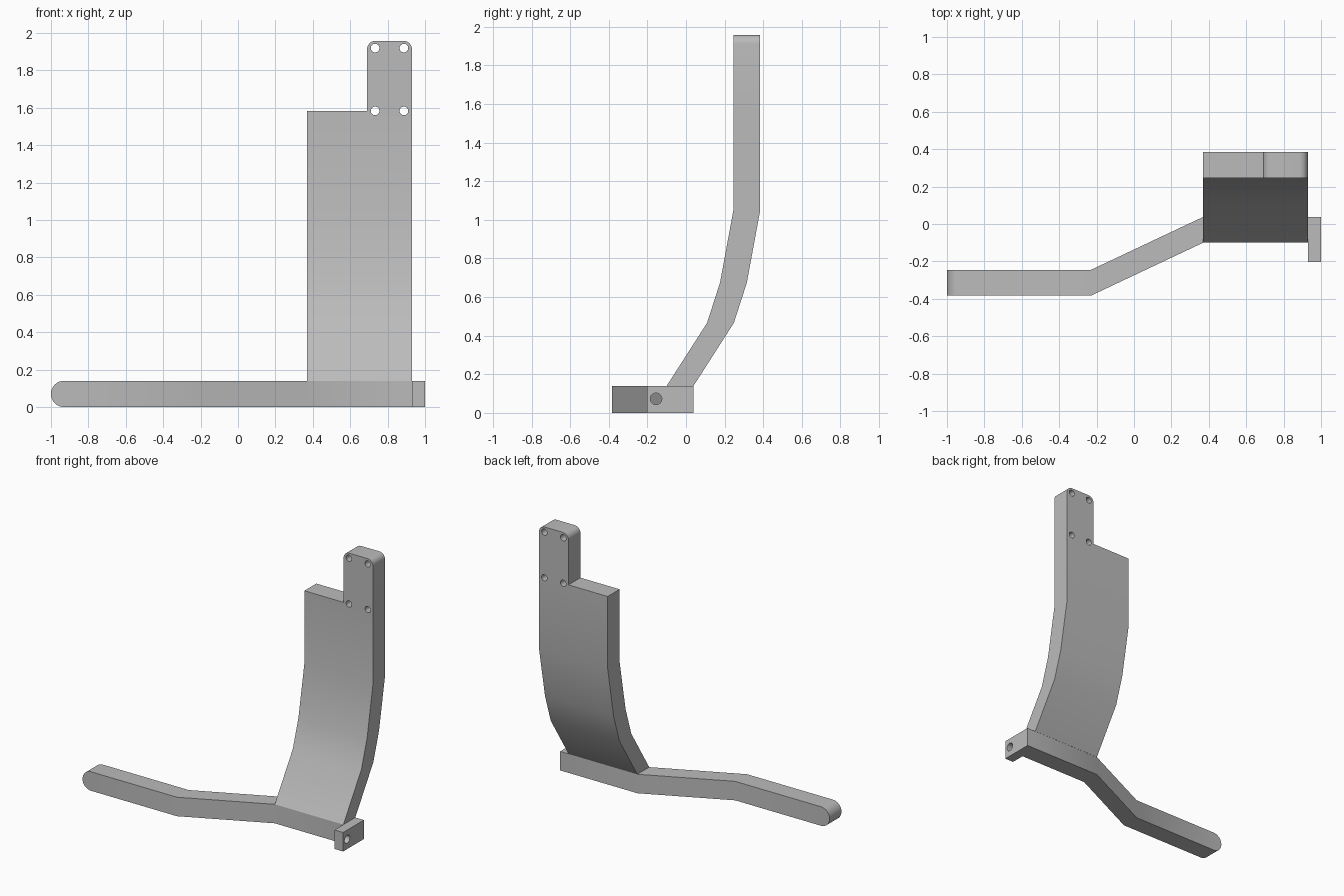
import bpy, bmesh, math
from mathutils import Vector

cube = bpy.data.objects.get("Cube")
if cube:
    bpy.data.objects.remove(cube, do_unlink=True)

grey = bpy.data.materials.new("plain grey")
grey.use_nodes = True
colour = (0.5, 0.5, 0.5, 1)
grey.diffuse_color = colour
grey.node_tree.nodes["Principled BSDF"].inputs["Base Color"].default_value = colour

H = 0.14                      # bar height
L, R = 0.37, 0.93             # side edges of the blade
FRONT, BACK = 0.245, 0.384    # upper blade faces
SHOULDER, TOP = 1.583, 1.958


def prism(name, outline, axis, lo, hi, round_edges=None, radius=0, segments=8):
    """Extrude a 2D outline along an axis; optionally round chosen edges."""
    def place(p, d):
        c = list(p)
        c.insert(axis, d)
        return Vector(c)
    bm = bmesh.new()
    face = bm.faces.new([bm.verts.new(place(p, lo)) for p in outline])
    ext = bmesh.ops.extrude_face_region(bm, geom=[face])
    moved = [g for g in ext["geom"] if isinstance(g, bmesh.types.BMVert)]
    shift = Vector((0, 0, 0))
    shift[axis] = hi - lo
    bmesh.ops.translate(bm, verts=moved, vec=shift)
    if round_edges:
        edges = [e for e in bm.edges if round_edges(e)]
        bmesh.ops.bevel(bm, geom=edges, offset=radius, segments=segments,
                        profile=0.5, affect='EDGES')
    bmesh.ops.recalc_face_normals(bm, faces=bm.faces)
    mesh = bpy.data.meshes.new(name)
    bm.to_mesh(mesh)
    bm.free()
    mesh.materials.append(grey)
    obj = bpy.data.objects.new(name, mesh)
    bpy.context.collection.objects.link(obj)
    return obj


def circle(u, v, r, n=24):
    return [(u + r * math.cos(2 * math.pi * i / n),
             v + r * math.sin(2 * math.pi * i / n)) for i in range(n)]


def drill(obj, centres, r, axis, lo, hi):
    """Cut round holes through a part."""
    for u, v in centres:
        cutter = prism("hole_cutter", circle(u, v, r), axis, lo, hi)
        mod = obj.modifiers.new("hole", 'BOOLEAN')
        mod.operation, mod.solver, mod.object = 'DIFFERENCE', 'EXACT', cutter
        graph = bpy.context.evaluated_depsgraph_get()
        mesh = bpy.data.meshes.new_from_object(obj.evaluated_get(graph))
        obj.modifiers.clear()
        obj.data = mesh
        bpy.data.objects.remove(cutter, do_unlink=True)


def along(e, axis):
    d = e.verts[0].co - e.verts[1].co
    return abs(d[axis]) > 0.99 * d.length


# Cranked bar along the floor with a round free end
front_path = [(-1, -0.383), (-0.23, -0.383), (L, -0.1), (R, -0.1)]
back_path = [(x, y + 0.138) for x, y in reversed(front_path)]
bar = prism("base_bar", front_path + back_path, 2, 0, H,
            lambda e: along(e, 1) and e.verts[0].co.x < -0.9, H / 2 - 0.0005)

# Drilled lug on the bar's end
lug = prism("end_lug", [(-0.203, 0), (0.038, 0), (0.038, H), (-0.203, H)], 0, R, 1)
drill(lug, [(-0.155, 0.073)], 0.03, 0, R - 0.1, 1.1)

# Curved upright blade
curve = [(-0.1, H), (0.109, 0.466), (0.176, 0.674), (FRONT, 1.047), (FRONT, SHOULDER)]
blade = prism("curved_blade",
              curve + [(y + BACK - FRONT, z) for y, z in reversed(curve)], 0, L, R)

# Mounting tab with rounded top corners
tab = prism("mounting_tab",
            [(0.69, SHOULDER), (R, SHOULDER), (R, TOP), (0.69, TOP)], 1, FRONT, BACK,
            lambda e: along(e, 1) and e.verts[0].co.z > TOP - 0.01, 0.045, 6)

# Screw holes; the lower pair straddles the joint
lower = [(x, SHOULDER) for x in (0.733, 0.887)]
upper = [(x, 1.919) for x in (0.733, 0.887)]
drill(blade, lower, 0.023, 1, 0, 0.6)
drill(tab, lower + upper, 0.023, 1, 0, 0.6)

# Smooth shading with sharp corners
parts = (bar, lug, blade, tab)
for o in bpy.context.view_layer.objects:
    o.select_set(o in parts)
bpy.context.view_layer.objects.active = bar
bpy.ops.object.shade_smooth_by_angle(angle=math.radians(30))
